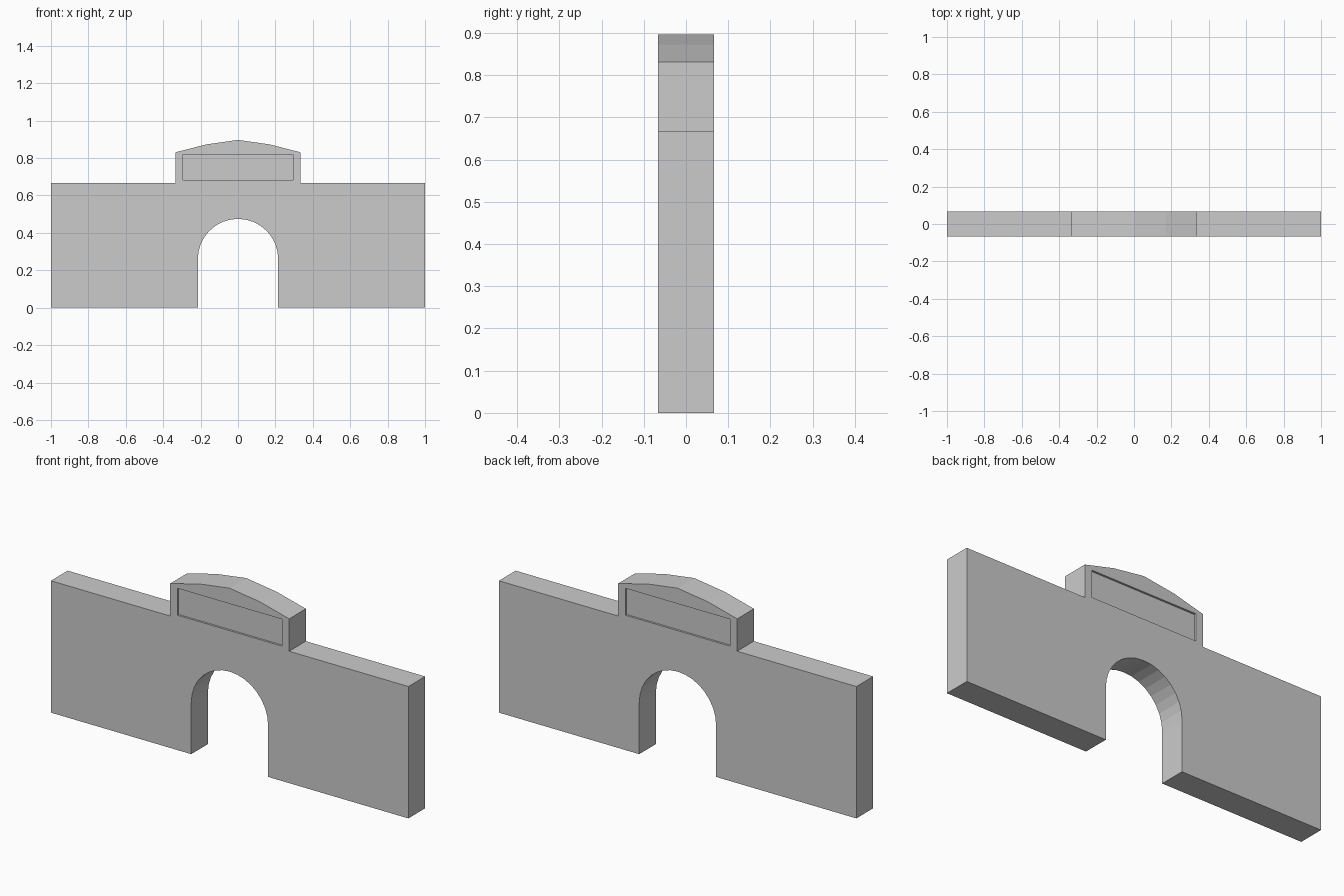
import bpy, bmesh, math

if "Cube" in bpy.data.objects:
    bpy.data.objects.remove(bpy.data.objects["Cube"])

HALF_T = 0.0667       # half wall thickness
ARCH_R, SPRING = 0.215, 0.26
RECESS = 0.01


def extrude_profile(name, pts, y0, y1):
    """Closed x-z outline pulled along y."""
    bm = bmesh.new()
    face = bm.faces.new([bm.verts.new((x, y0, z)) for x, z in pts])
    out = bmesh.ops.extrude_face_region(bm, geom=[face])
    verts = [g for g in out["geom"] if isinstance(g, bmesh.types.BMVert)]
    bmesh.ops.translate(bm, verts=verts, vec=(0, y1 - y0, 0))
    bmesh.ops.recalc_face_normals(bm, faces=bm.faces)
    mesh = bpy.data.meshes.new(name)
    bm.to_mesh(mesh)
    bm.free()
    obj = bpy.data.objects.new(name, mesh)
    bpy.context.collection.objects.link(obj)
    return obj


# Wall outline: arched opening, then outer edge with raised, gently peaked parapet
arch = [(-ARCH_R, 0)]
arch += [(-ARCH_R * math.cos(math.pi * i / 16), SPRING + ARCH_R * math.sin(math.pi * i / 16))
         for i in range(17)]
arch += [(ARCH_R, 0)]
right = [(1, 0), (1, 0.667), (0.333, 0.667), (0.333, 0.831), (0.17, 0.873)]
left = [(-x, z) for x, z in reversed(right)]
wall = extrude_profile("gateway_wall", arch + right + [(0, 0.897)] + left, -HALF_T, HALF_T)

# Shallow sign panels recessed in the front and back of the parapet
panel = [(-0.293, 0.682), (0.293, 0.682), (0.293, 0.818), (-0.293, 0.818)]
bpy.context.view_layer.objects.active = wall
for side, s in (("front", -1), ("back", 1)):
    cutter = extrude_profile(f"{side}_panel_cutter", panel,
                             s * (HALF_T - RECESS), s * (HALF_T + 0.05))
    cutter.hide_render = True
    mod = wall.modifiers.new(f"{side}_panel", "BOOLEAN")
    mod.operation = "DIFFERENCE"
    mod.solver = "EXACT"
    mod.object = cutter
    bpy.ops.object.modifier_apply(modifier=mod.name)
    bpy.data.objects.remove(cutter)
